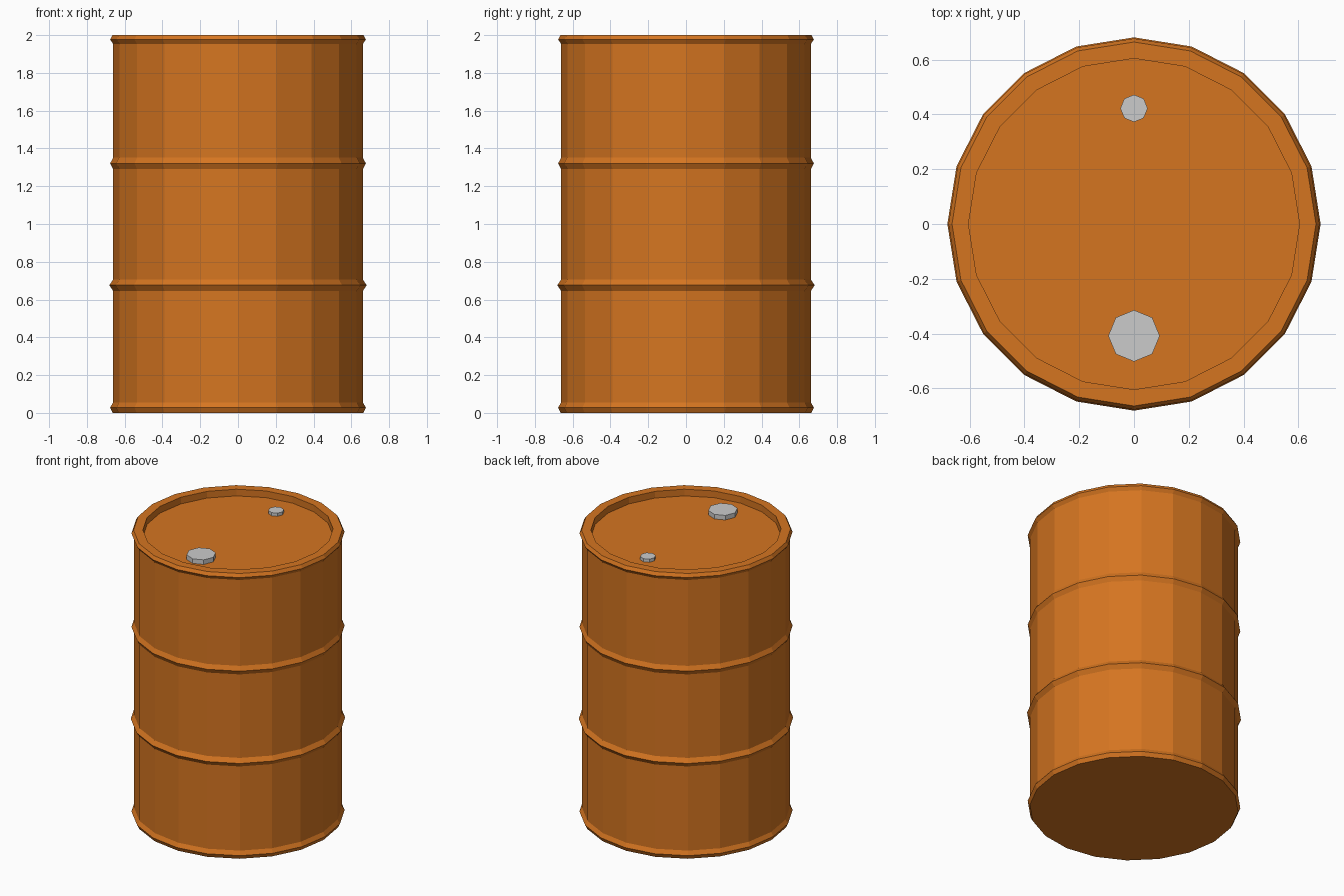
import bpy, bmesh
from math import cos, sin, pi

if "Cube" in bpy.data.objects:
    bpy.data.objects.remove(bpy.data.objects["Cube"])

orange = bpy.data.materials.new("orange_paint")
orange.diffuse_color = (0.665, 0.178, 0.0147, 1)
orange.use_nodes = True
orange.node_tree.nodes["Principled BSDF"].inputs["Base Color"].default_value = orange.diffuse_color


def lathe(name, profile, sides, centre=(0, 0), material=None):
    """Spin an (r, z) profile listed bottom to top and cap both ends."""
    bm = bmesh.new()
    rings = []
    for r, z in profile:
        rings.append([bm.verts.new((r * cos(2 * pi * i / sides), r * sin(2 * pi * i / sides), z))
                      for i in range(sides)])
    for a, b in zip(rings, rings[1:]):
        for i in range(sides):
            j = (i + 1) % sides
            bm.faces.new((a[i], a[j], b[j], b[i]))
    bm.faces.new(rings[0][::-1])
    bm.faces.new(rings[-1])
    mesh = bpy.data.meshes.new(name)
    bm.to_mesh(mesh)
    bm.free()
    obj = bpy.data.objects.new(name, mesh)
    obj.location = (*centre, 0)
    bpy.context.collection.objects.link(obj)
    if material:
        mesh.materials.append(material)
    return obj


BODY = 0.661


def hoop(z, r):
    """Raised reinforcing ridge around the body."""
    return [(BODY, z - 0.03), (r, z), (BODY, z + 0.03)]


# Drum: bottom rim, two hoops, top rim and recessed lid
lathe("drum_body",
      [(0.663, 0), (0.677, 0.028), (BODY, 0.056)]
      + hoop(0.676, 0.681) + hoop(1.321, 0.677)
      + [(BODY, 1.953), (0.677, 1.977), (0.664, 2.0), (0.604, 2.0), (0.604, 1.953)],
      20, material=orange)

# Bung caps on the lid
for name, r, y, top in (("large_cap", 0.094, -0.408, 1.985), ("small_cap", 0.05, 0.422, 1.975)):
    lathe(name, [(r, 1.95), (r, top)], 8, centre=(0, y))
